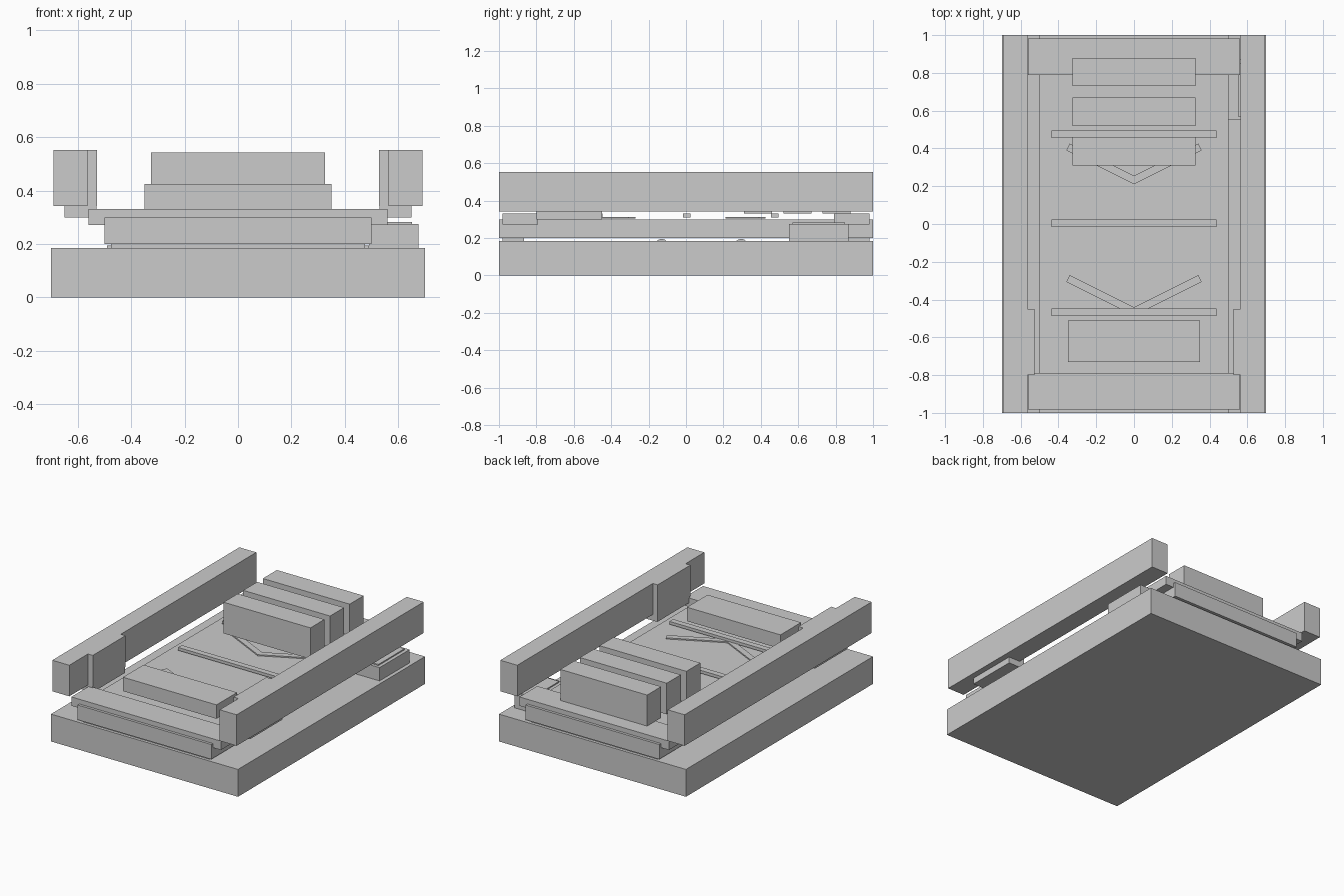
import bpy, math

if "Cube" in bpy.data.objects:
    bpy.data.objects.remove(bpy.data.objects["Cube"])


def box(name, x, y, z, rot=0.0):
    """Box from (min, max) ranges, optionally turned about its own centre."""
    c = [(r[0] + r[1]) / 2 for r in (x, y, z)]
    bpy.ops.mesh.primitive_cube_add(size=1, location=c, rotation=(0, 0, rot))
    ob = bpy.context.object
    ob.name = name
    ob.scale = [r[1] - r[0] for r in (x, y, z)]
    return ob


def wide(name, half, y, z):
    return box(name, (-half, half), y, z)


# base slab and raised deck
wide("base", 0.70, (-1, 1), (0, 0.185))
wide("deck", 0.50, (-1, 1), (0.20, 0.30))

# end plates and the spacers beneath the deck
for label, s in (("front", -1), ("back", 1)):
    wide(label + "_end_plate", 0.56, sorted((s * 0.79, s * 0.982)), (0.272, 0.332))
    wide(label + "_spacer", 0.475, sorted((s * 0.865, s * 0.98)), (0.185, 0.20))

# low rollers peeking out of the base
for y in (-0.13, 0.295):
    bpy.ops.mesh.primitive_cylinder_add(vertices=24, radius=0.036, depth=0.98,
                                        location=(0, y, 0.159),
                                        rotation=(0, math.pi / 2, 0))
    bpy.context.object.name = "roller"

# side rails with inner pads and under-rail grips
for label, s in (("left", -1), ("right", 1)):
    def side(a, b):
        return sorted((s * a, s * b))
    box(label + "_rail", side(0.563, 0.69), (-1, 1), (0.342, 0.552))
    box(label + "_rail_pad", side(0.527, 0.563), (-0.80, -0.45), (0.342, 0.552))
    box(label + "_rail_grip", side(0.53, 0.65), (-0.80, -0.45), (0.30, 0.342))

# side unit with thin lid
box("side_unit", (0.49, 0.675), (0.55, 0.87), (0.185, 0.275))
box("side_unit_lid", (0.55, 0.652), (0.57, 0.85), (0.275, 0.283))

# cross bars
for y in (-0.467, 0.005, 0.475):
    wide("cross_bar", 0.438, (y - 0.02, y + 0.02), (0.31, 0.33))

# chevrons made of two thin arms
for y in (-0.378, 0.318):
    for s in (-1, 1):
        cx = s * 0.17
        box("chevron_arm", (cx - 0.2, cx + 0.2), (y - 0.02, y + 0.02),
            (0.304, 0.312), s * math.radians(26.5))

# tall back blocks and low front block
for y in (0.31, 0.52, 0.73):
    wide("back_block", 0.325, (y, y + 0.15), (0.331, 0.542))
wide("front_block", 0.35, (-0.73, -0.51), (0.331, 0.425))
